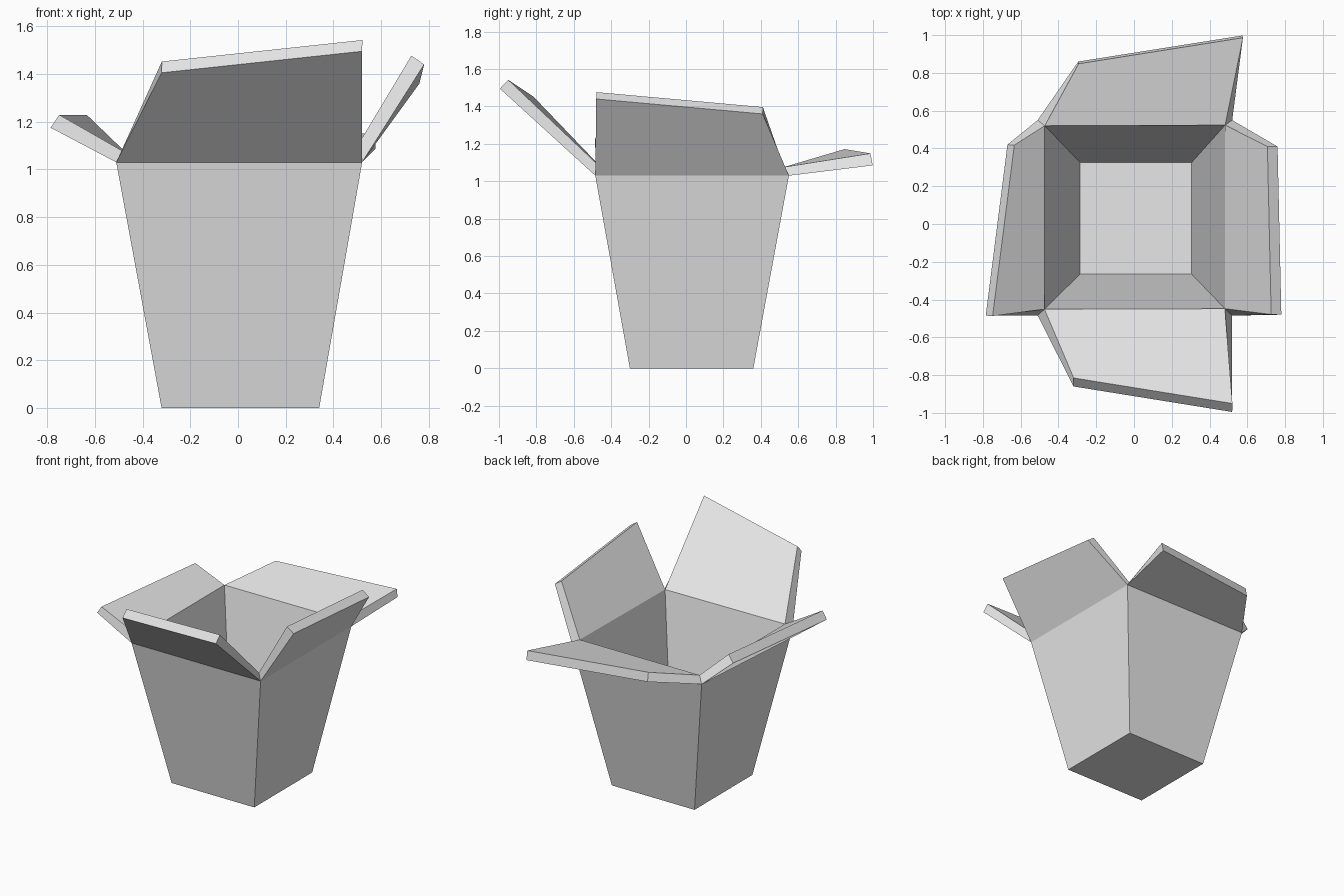
import bpy
import bmesh

cube = bpy.data.objects.get("Cube")
if cube:
    bpy.data.objects.remove(cube, do_unlink=True)

# Cardboard colour
card = bpy.data.materials.new("light_grey_card")
card.use_nodes = True
color = (0.8, 0.8, 0.8, 1.0)
card.diffuse_color = color
card.node_tree.nodes["Principled BSDF"].inputs["Base Color"].default_value = color


def rectangle(bm, x0, x1, y0, y1, z):
    """Corners in order: front right, front left, back left, back right."""
    return [bm.verts.new(p) for p in ((x0, y0, z), (x1, y0, z), (x1, y1, z), (x0, y1, z))]


bm = bmesh.new()

# Tapered body: floor and four walls
base = rectangle(bm, -0.32, 0.34, -0.30, 0.36, 0)
rim = rectangle(bm, -0.51, 0.52, -0.485, 0.55, 1.03)
bm.faces.new(base[::-1])

# Outer corners of each flap, in the order of the walls
flaps = [
    ((-0.32, -0.86, 1.405), (0.52, -0.995, 1.495)),   # front
    ((0.78, -0.48, 1.44), (0.76, 0.41, 1.36)),        # left
    ((0.575, 0.998, 1.085), (-0.295, 0.86, 1.108)),   # back
    ((-0.67, 0.42, 1.175), (-0.785, -0.485, 1.175)),  # right
]
for i, (start, end) in enumerate(flaps):
    j = (i + 1) % 4
    bm.faces.new((base[i], base[j], rim[j], rim[i]))
    bm.faces.new((rim[i], rim[j], bm.verts.new(end), bm.verts.new(start)))

mesh = bpy.data.meshes.new("open_box")
bm.to_mesh(mesh)
bm.free()
mesh.materials.append(card)
box = bpy.data.objects.new("open_box", mesh)
bpy.context.collection.objects.link(box)

# Card thickness, grown inward
thickness = box.modifiers.new("card_thickness", "SOLIDIFY")
thickness.thickness = 0.065
thickness.offset = -1
thickness.use_even_offset = False
